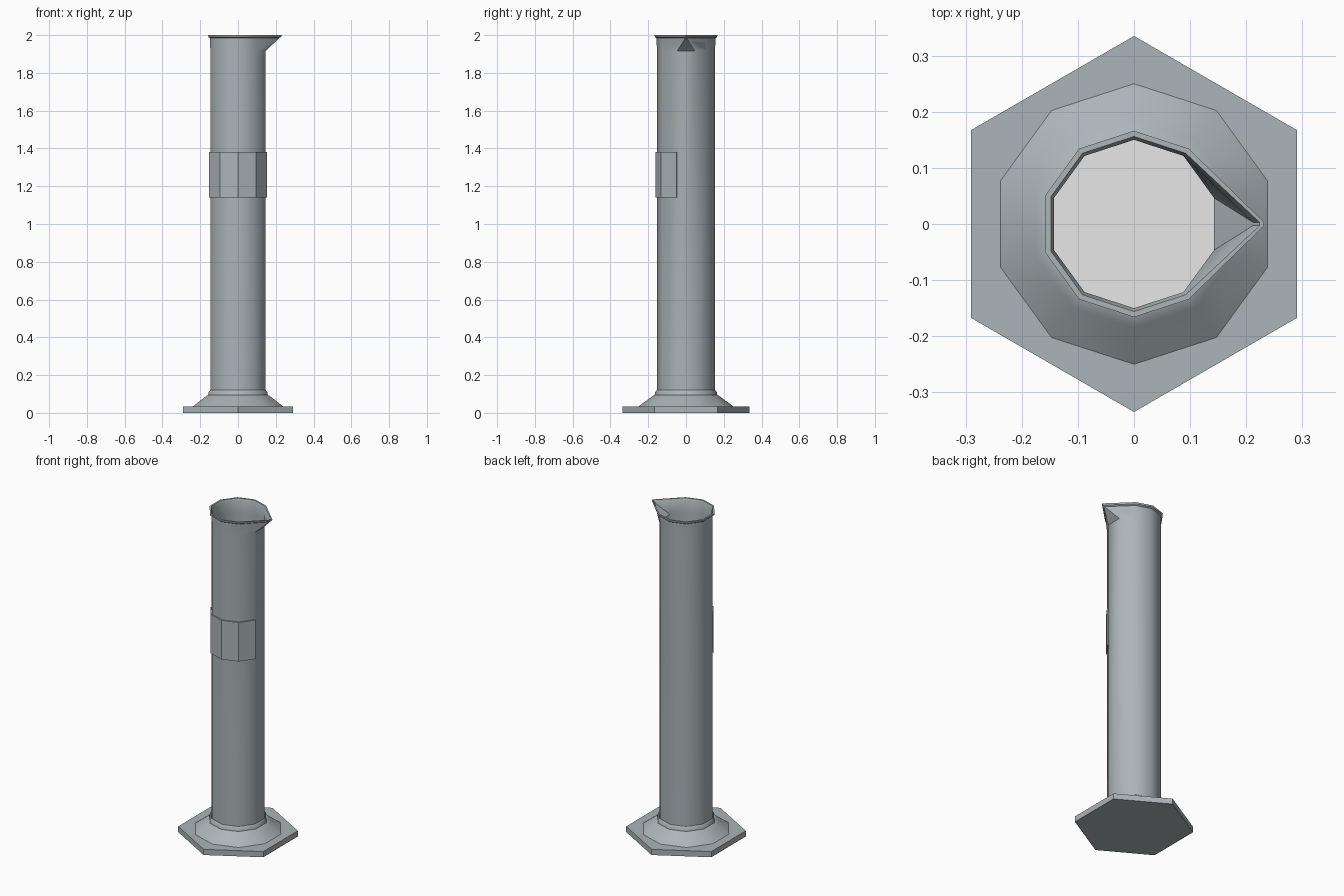
import bpy, bmesh, math

if "Cube" in bpy.data.objects:
    bpy.data.objects.remove(bpy.data.objects["Cube"])


def material(name, rgb):
    m = bpy.data.materials.new(name)
    m.diffuse_color = (*rgb, 1.0)
    m.use_nodes = True
    m.node_tree.nodes["Principled BSDF"].inputs["Base Color"].default_value = m.diffuse_color
    return m


GREY = material("blue grey", (0.41, 0.46, 0.48))
LIGHT = material("light grey", (0.80, 0.80, 0.80))
SIDES = 10


def ring(r, z, tip=None, n=SIDES):
    """Polygon ring with a corner on +y; tip pulls the two +x corners into a spout."""
    pts = []
    for k in range(n):
        a = math.pi / 2 + 2 * math.pi * k / n
        x, y = r * math.cos(a), r * math.sin(a)
        if tip and x > 0.9 * r:
            x, y = tip, math.copysign(0.003, y)
        pts.append((x, y, z))
    return pts


def loft(name, rings, mats, smooth=None, cap_start=True, cap_end=True, end_mat=0):
    """Skin a stack of rings into one closed object."""
    bm = bmesh.new()
    loops = [[bm.verts.new(p) for p in r] for r in rings]
    n = len(loops[0])
    for a, b in zip(loops, loops[1:]):
        for i in range(n):
            j = (i + 1) % n
            bm.faces.new((a[i], a[j], b[j], b[i]))
    if cap_start:
        bm.faces.new(loops[0][::-1])
    if cap_end:
        bm.faces.new(loops[-1]).material_index = end_mat
    bmesh.ops.recalc_face_normals(bm, faces=bm.faces)
    me = bpy.data.meshes.new(name)
    bm.to_mesh(me)
    bm.free()
    ob = bpy.data.objects.new(name, me)
    bpy.context.collection.objects.link(ob)
    for m in mats:
        me.materials.append(m)
    if smooth:
        bpy.ops.object.select_all(action='DESELECT')
        ob.select_set(True)
        bpy.context.view_layer.objects.active = ob
        bpy.ops.object.shade_smooth_by_angle(angle=math.radians(smooth))
    return ob


# Hexagonal base plate
loft("base_plate", [ring(0.335, 0, n=6), ring(0.335, 0.035, n=6)], [GREY])

# Sloped foot with stepped collar, open in the middle for the tube
foot = [(0.15, 0.035), (0.25, 0.035), (0.185, 0.083), (0.176, 0.090),
        (0.166, 0.094), (0.164, 0.108), (0.155, 0.120)]
loft("foot_collar", [ring(r, z) for r, z in foot], [GREY], smooth=38,
     cap_start=False, cap_end=False)

# Tube: outer wall, flared rim with pouring spout, inner wall, floor
tube = [(0.154, 0.036, None), (0.154, 1.915, None), (0.156, 1.984, 0.217),
        (0.165, 1.990, 0.227), (0.166, 2.0, 0.232), (0.156, 2.0, 0.224),
        (0.150, 1.984, 0.212), (0.150, 1.915, None), (0.150, 0.05, None)]
loft("tube", [ring(*t) for t in tube], [GREY, LIGHT], smooth=38, end_mat=1)

# Label plate wrapped around the four front sides
bm = bmesh.new()
cols = []
for deg in (198, 234, 270, 306, 342):
    a = math.radians(deg)
    cols.append([bm.verts.new((r * math.cos(a), r * math.sin(a), z))
                 for r, z in ((0.154, 1.14), (0.162, 1.14), (0.162, 1.38), (0.154, 1.38))])
for a, b in zip(cols, cols[1:]):
    for i in range(4):
        j = (i + 1) % 4
        bm.faces.new((a[i], a[j], b[j], b[i]))
bm.faces.new(cols[0])
bm.faces.new(cols[-1])
bmesh.ops.recalc_face_normals(bm, faces=bm.faces)
me = bpy.data.meshes.new("label_plate")
bm.to_mesh(me)
bm.free()
me.materials.append(GREY)
bpy.context.collection.objects.link(bpy.data.objects.new("label_plate", me))
